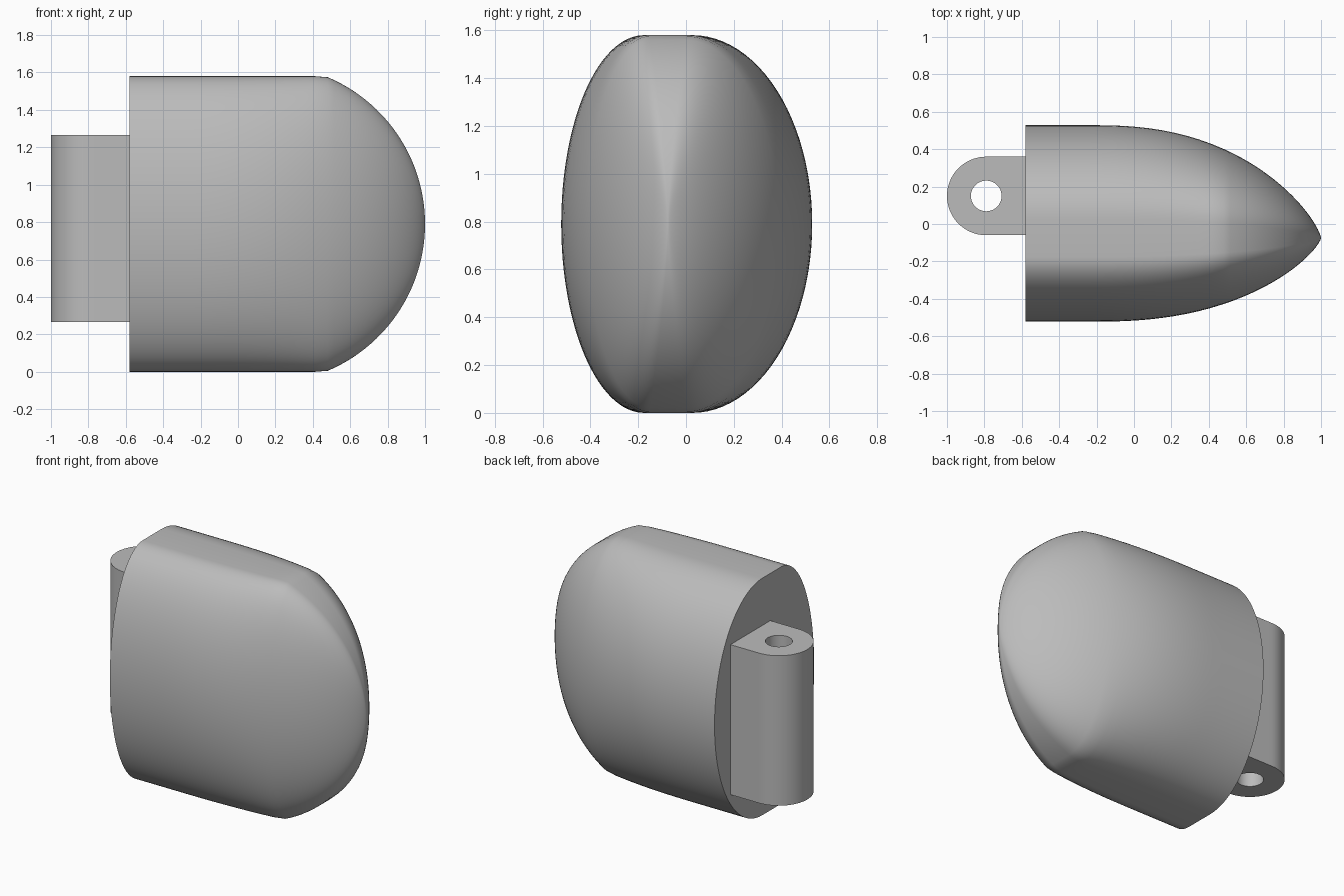
import bpy, bmesh, math

if "Cube" in bpy.data.objects:
    bpy.data.objects.remove(bpy.data.objects["Cube"])

grey = bpy.data.materials.new("plain_grey")
grey.diffuse_color = (0.5, 0.5, 0.5, 1)
grey.use_nodes = True
grey.node_tree.nodes["Principled BSDF"].inputs["Base Color"].default_value = grey.diffuse_color


def finish(bm, name):
    bmesh.ops.recalc_face_normals(bm, faces=bm.faces)
    me = bpy.data.meshes.new(name)
    bm.to_mesh(me)
    bm.free()
    me.materials.append(grey)
    ob = bpy.data.objects.new(name, me)
    bpy.context.collection.objects.link(ob)
    bpy.ops.object.select_all(action='DESELECT')
    ob.select_set(True)
    bpy.context.view_layer.objects.active = ob
    bpy.ops.object.shade_smooth_by_angle(angle=math.radians(30))
    return ob


# Rounded body: lopsided oval sections lofted from the flat end to the nose
MID_Z, HALF_H, MID_Y = 0.79, 0.79, -0.075
BACK_W, FRONT_W, FLAT = 0.603, 0.447, 0.1
SHOULDER, ARC_X, ARC_R = 0.48, 0.148, 0.852


def width(x):
    t = max(0.0, (x + 0.2) / 1.2)
    return max(0.0, 1 - t ** 2.3) ** 0.75


def height(x):
    if x <= SHOULDER:
        return HALF_H
    return min(HALF_H, math.sqrt(max(0.0, ARC_R ** 2 - (x - ARC_X) ** 2)))


def section(x, quarter=24):
    w, h = width(x), height(x)
    pts = []
    for q in range(4):
        side = 1 if q in (0, 3) else -1
        reach = BACK_W if side > 0 else FRONT_W
        for i in range(quarter + 1):
            a = (q + i / quarter) * math.pi / 2
            if i == 0 and q in (0, 2) and q == 2:
                continue
            if q == 3 and i == quarter:
                continue
            y = side * (FLAT + (reach - FLAT) * abs(math.cos(a)))
            pts.append((x, MID_Y + y * w, MID_Z + h * math.sin(a)))
    return pts


stations = [-0.58 + 1.06 * i / 16 for i in range(17)]
stations += [SHOULDER + 0.52 * math.sin(i / 24 * math.pi / 2) for i in range(1, 24)]
bm = bmesh.new()
rings = [[bm.verts.new(p) for p in section(x)] for x in stations]
n = len(rings[0])
for a, b in zip(rings, rings[1:]):
    for i in range(n):
        j = (i + 1) % n
        bm.faces.new((a[i], a[j], b[j], b[i]))
bm.faces.new(rings[0])
tip = bm.verts.new((1.0, MID_Y, MID_Z))
for i in range(n):
    bm.faces.new((rings[-1][i], rings[-1][(i + 1) % n], tip))
finish(bm, "rounded_body")

# Hinge lug: tab with a round end and a pin hole through it
CX, CY, R, HOLE, X_END = -0.79, 0.15, 0.21, 0.082, -0.58
Z0, Z1, SEG = 0.265, 1.265, 64
outer, inner = [], []
for i in range(SEG):
    a = 2 * math.pi * i / SEG
    c, s = math.cos(a), math.sin(a)
    if c > 0:  # square half that meets the body
        k = R / max(abs(c), abs(s))
        outer.append((CX + k * c, CY + k * s))
    else:
        outer.append((CX + R * c, CY + R * s))
    inner.append((CX + HOLE * c, CY + HOLE * s))
bm = bmesh.new()
loops = [[bm.verts.new((x, y, z)) for x, y in pts]
         for pts, z in ((outer, Z0), (outer, Z1), (inner, Z1), (inner, Z0))]
for k in range(4):
    a, b = loops[k], loops[(k + 1) % 4]
    for i in range(SEG):
        j = (i + 1) % SEG
        bm.faces.new((a[i], a[j], b[j], b[i]))
finish(bm, "hinge_lug")
